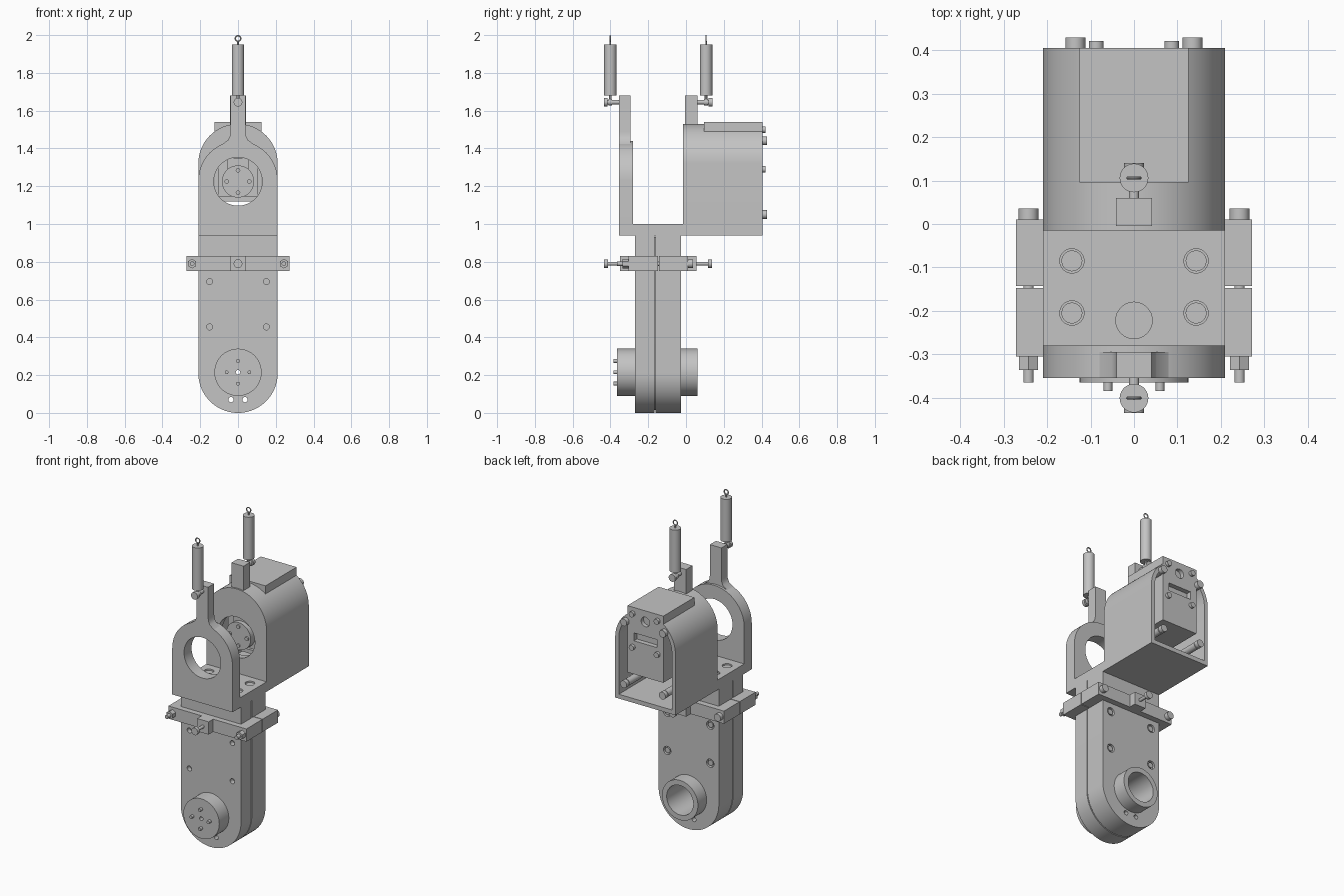
import bpy, bmesh
from math import sin, cos, pi, radians
from mathutils import Matrix, Vector

if "Cube" in bpy.data.objects:
    bpy.data.objects.remove(bpy.data.objects["Cube"], do_unlink=True)

grey = bpy.data.materials.new("light_grey")
grey.use_nodes = True
grey.diffuse_color = (0.55, 0.55, 0.55, 1)
grey.node_tree.nodes["Principled BSDF"].inputs["Base Color"].default_value = grey.diffuse_color
parts = []


def finish(name, bm):
    bmesh.ops.recalc_face_normals(bm, faces=bm.faces)
    mesh = bpy.data.meshes.new(name)
    bm.to_mesh(mesh)
    bm.free()
    mesh.materials.append(grey)
    ob = bpy.data.objects.new(name, mesh)
    bpy.context.collection.objects.link(ob)
    parts.append(ob)
    return ob


def prism(name, profile, y0, y1):
    """Extrude an x-z outline along y."""
    bm = bmesh.new()
    face = bm.faces.new([bm.verts.new((x, y0, z)) for x, z in profile])
    ext = bmesh.ops.extrude_face_region(bm, geom=[face])
    verts = [v for v in ext["geom"] if isinstance(v, bmesh.types.BMVert)]
    bmesh.ops.translate(bm, verts=verts, vec=(0, y1 - y0, 0))
    return finish(name, bm)


def box(name, x0, x1, y0, y1, z0, z1):
    return prism(name, [(x0, z0), (x1, z0), (x1, z1), (x0, z1)], y0, y1)


def rod(name, r, a, b, sides=32):
    """Cylinder from point a to point b."""
    a, b = Vector(a), Vector(b)
    bm = bmesh.new()
    turn = (b - a).to_track_quat("Z", "Y").to_matrix().to_4x4()
    bmesh.ops.create_cone(bm, cap_ends=True, segments=sides, radius1=r, radius2=r,
                          depth=(b - a).length,
                          matrix=Matrix.Translation((a + b) / 2) @ turn)
    return finish(name, bm)


def yrod(name, r, x, z, y0, y1, sides=32):
    return rod(name, r, (x, y0, z), (x, y1, z), sides)


def cut(target, *cutters):
    for c in cutters:
        mod = target.modifiers.new("cut", "BOOLEAN")
        mod.operation, mod.solver, mod.object = "DIFFERENCE", "EXACT", c
        bpy.context.view_layer.objects.active = target
        bpy.ops.object.modifier_apply(modifier=mod.name)
        parts.remove(c)
        bpy.data.objects.remove(c, do_unlink=True)


def arch(w, base, centre, steps=40, up=1):
    """Flat at base, half round beyond centre."""
    arc = [(w * cos(pi * i / steps), centre + up * w * sin(pi * i / steps))
           for i in range(steps + 1)]
    return [(w, base)] + arc + [(-w, base)]


def ring_points(r, n, start=0):
    return [(r * cos(start + 2 * pi * i / n), r * sin(start + 2 * pi * i / n)) for i in range(n)]


SIDES = (-1, 1)
LOW, HIGH = 0.215, 1.225          # heights of the two joint axes
bolt_spots = [(s * 0.15, z) for s in SIDES for z in (0.455, 0.695)]

# Lower link: two shells around a narrower core
front_shell = prism("link_front_shell", arch(0.21, 0.94, 0.21, up=-1), -0.27, -0.168)
back_shell = prism("link_back_shell", arch(0.21, 0.94, 0.21, up=-1), -0.162, -0.027)
core = prism("link_core", arch(0.195, 0.93, 0.21, up=-1), -0.17, -0.16)
for shell in (front_shell, core, back_shell):
    cut(shell, yrod("hole", 0.012, 0, LOW, -0.4, 0.1, 16),
        *[yrod("hole", 0.014, s * 0.037, 0.07, -0.4, 0.1, 16) for s in SIDES])
for x, z in bolt_spots:
    cut(front_shell, yrod("hole", 0.016, x, z, -0.3, -0.24, 20))
    cut(back_shell, yrod("hole", 0.026, x, z, -0.045, 0, 24))
    yrod("link_screw", 0.017, x, z, -0.05, -0.03, 20)
cut(back_shell, yrod("bore", 0.093, 0, LOW, -0.15, 0.1, 48))

# Lower joint bosses
front_boss = yrod("front_boss", 0.125, 0, LOW, -0.365, -0.27, 64)
cut(front_boss, yrod("hole", 0.012, 0, LOW, -0.4, 0, 16))
for x, z in ring_points(0.06, 4):
    yrod("boss_stud", 0.01, x, LOW + z, -0.385, -0.36, 16)
back_boss = yrod("back_boss", 0.125, 0, LOW, -0.03, 0.06, 64)
cut(back_boss, yrod("bore", 0.093, 0, LOW, -0.1, 0.1, 48))

# Clamp around the link
box("clamp_front", -0.272, 0.272, -0.305, -0.147, 0.75, 0.83)
box("clamp_back", -0.272, 0.272, -0.143, 0.01, 0.75, 0.83)
for s in SIDES:
    x = s * 0.243
    yrod("clamp_bolt", 0.012, x, 0.79, -0.365, 0.02, 20)
    yrod("clamp_bolt_head", 0.023, x, 0.79, 0.01, 0.036, 24)
    yrod("clamp_nut", 0.025, x, 0.79, -0.336, -0.304, 6)
for d, face in ((-1, -0.305), (1, 0.01)):
    box("clamp_lug", -0.04, 0.04, *sorted((face - d * 0.01, face + d * 0.045)), 0.75, 0.83)
    yrod("lug_bolt", 0.01, 0, 0.79, face, face + d * 0.125, 16)
    yrod("lug_bolt_head", 0.023, 0, 0.79, face + d * 0.107, face + d * 0.128, 24)

# Upper bracket: base, front plate and its neck
base = box("bracket_base", -0.21, 0.21, -0.29, -0.005, 0.938, 1.0)
for s in SIDES:
    for y in (-0.085, -0.205):
        x = s * 0.143
        cut(base, rod("hole", 0.028, (x, y, 0.98), (x, y, 1.1)))
        rod("base_screw", 0.024, (x, y, 0.97), (x, y, 0.993))
cut(base, rod("hole", 0.042, (0, -0.222, 0.97), (0, -0.222, 1.1)))
plate = prism("front_plate", arch(0.21, 0.938, 1.23), -0.355, -0.28)
cut(plate, yrod("hole", 0.128, 0, HIGH, -0.5, -0.2, 64))
half = [(0.1, 1.405), (0.079, 1.425), (0.052, 1.445), (0.043, 1.465), (0.04, 1.49), (0.04, 1.68)]
prism("front_neck", half + [(-x, z) for x, z in reversed(half)], -0.355, -0.295)

# Motor housing: arched shell, open at the back
housing = prism("motor_housing", arch(0.21, 0.938, 1.32, 56), -0.015, 0.405)
cut(housing, prism("cavity", arch(0.185, 0.965, 1.32, 56), 0.03, 0.6),
    yrod("hole", 0.128, 0, HIGH, -0.1, 0.1, 64))
box("back_neck", -0.042, 0.042, -0.005, 0.06, 1.5, 1.68)

# Motor with its output horn
motor = box("motor_body", -0.125, 0.125, 0.095, 0.405, 1.12, 1.54)
cut(motor, yrod("hole", 0.03, 0, 1.47, 0.38, 0.5),
    box("slot", -0.08, 0.08, 0.375, 0.5, 1.33, 1.38))
box("motor_front", -0.105, 0.105, 0.05, 0.1, 1.12, 1.45)
box("motor_lip", -0.105, 0.105, 0.032, 0.06, 1.12, 1.145)
box("motor_top_lug", -0.055, 0.055, 0.032, 0.06, 1.28, 1.35)
yrod("output_horn", 0.085, 0, HIGH, 0.005, 0.06, 48)
for x, z in ring_points(0.06, 4):
    yrod("horn_screw", 0.012, x, HIGH + z, -0.003, 0.01, 16)
for s in SIDES:
    for z in (1.05, 1.44):
        yrod("housing_post", 0.022, s * 0.135, z, 0.02, 0.4, 24)
        yrod("housing_bolt", 0.023, s * 0.135, z, 0.405, 0.43, 24)
        yrod("housing_bolt_shank", 0.014, s * 0.135, z, 0.39, 0.41, 16)
    for z in (1.29, 1.5):
        yrod("motor_bolt", 0.017, s * 0.087, z, 0.4, 0.422, 24)

# Spring units hung on bolts from both necks
for tag, d, face in (("front", -1, -0.355), ("back", 1, 0.06)):
    y = face + d * 0.046
    yrod(tag + "_neck_bolt", 0.012, 0, 1.645, face - d * 0.01, face + d * 0.07, 16)
    yrod(tag + "_neck_bolt_head", 0.023, 0, 1.645, face + d * 0.06, face + d * 0.08, 24)
    yrod(tag + "_bolt_collar", 0.018, 0, 1.645, face + d * 0.036, face + d * 0.056, 24)
    rod(tag + "_lower_hook", 0.007, (0, y, 1.645), (0, y, 1.69), 12)
    rod(tag + "_spring", 0.033, (0, y, 1.68), (0, y, 1.95), 40)
    rod(tag + "_upper_hook", 0.004, (0, y, 1.94), (0, y, 1.968), 12)
    bpy.ops.mesh.primitive_torus_add(location=(0, y, 1.982), rotation=(radians(90), 0, 0),
                                     major_radius=0.0145, minor_radius=0.0035,
                                     major_segments=28, minor_segments=10)
    eye = bpy.context.object
    eye.name = tag + "_spring_eye"
    eye.data.materials.append(grey)
    parts.append(eye)

# Smooth the round faces, keep the edges sharp
bpy.ops.object.select_all(action="DESELECT")
for ob in parts:
    ob.select_set(True)
bpy.context.view_layer.objects.active = parts[0]
bpy.ops.object.shade_smooth_by_angle(angle=radians(30))
